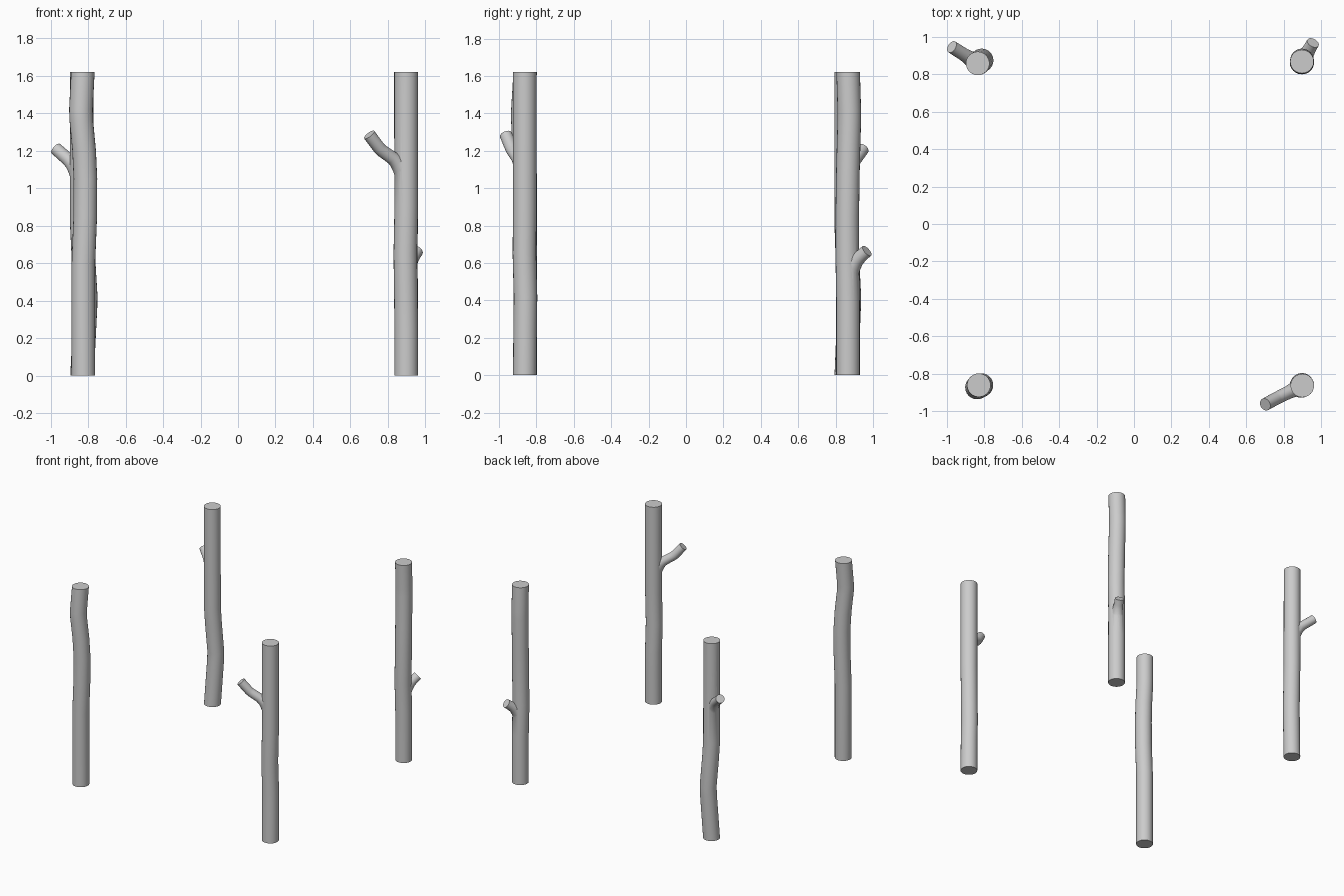
import bpy, bmesh, math
from mathutils import Vector

if "Cube" in bpy.data.objects:
    bpy.data.objects.remove(bpy.data.objects["Cube"])

SIDES = 24


def tube(name, pts, up_rings=False):
    """Capped tube through (x, y, z, radius) points; up_rings keeps rings level."""
    bm = bmesh.new()
    cs = [Vector(p[:3]) for p in pts]
    rings = []
    for i, c in enumerate(cs):
        t = (cs[min(i + 1, len(cs) - 1)] - cs[max(i - 1, 0)]).normalized()
        if up_rings:
            u, v = Vector((1, 0, 0)), Vector((0, 1, 0))
        else:
            u = Vector((0, 0, 1)).cross(t).normalized()
            v = t.cross(u)
        ring = []
        for k in range(SIDES):
            a = 2 * math.pi * k / SIDES
            ring.append(bm.verts.new(c + pts[i][3] * (math.cos(a) * u + math.sin(a) * v)))
        rings.append(ring)
    for a, b in zip(rings, rings[1:]):
        for k in range(SIDES):
            n = (k + 1) % SIDES
            bm.faces.new((a[k], a[n], b[n], b[k]))
    bm.faces.new(rings[0][::-1])
    bm.faces.new(rings[-1])
    bmesh.ops.recalc_face_normals(bm, faces=bm.faces)
    me = bpy.data.meshes.new(name)
    bm.to_mesh(me)
    bm.free()
    ob = bpy.data.objects.new(name, me)
    bpy.context.collection.objects.link(ob)
    return ob


def post(name, path, branch=None):
    """Crooked upright post, with an optional side branch merged in."""
    ob = tube(name, [(x, y, z, 0.063) for x, y, z in path], True)
    bpy.context.view_layer.objects.active = ob
    if branch:
        br = tube(name + "_branch", branch)
        m = ob.modifiers.new("join_branch", 'BOOLEAN')
        m.operation, m.solver, m.object = 'UNION', 'EXACT', br
        bpy.ops.object.modifier_apply(modifier=m.name)
        bpy.data.objects.remove(br)
    bpy.ops.object.select_all(action='DESELECT')
    ob.select_set(True)
    bpy.ops.object.shade_smooth_by_angle(angle=math.radians(50))


def stub(x, y, z, tip, kink=None):
    """Flared branch path leaving a post at (x, y, z) and ending at tip."""
    first = Vector(kink or tip)
    base = Vector((x, y, z))
    d = Vector((first.x - x, first.y - y, 0)).normalized()
    pts = [(*(base + d * 0.015 + Vector((0, 0, -0.09))), 0.045),
           (*(base + d * 0.034 + Vector((0, 0, -0.045))), 0.043),
           (*(base + d * 0.058 + Vector((0, 0, -0.01))), 0.039),
           (*(base + d * 0.085 + Vector((0, 0, 0.012))), 0.035)]
    if kink:
        a, b = Vector(kink), Vector(tip)
        pts += [(*a.lerp(Vector(pts[-1][:3]), 0.15), 0.034), (*a.lerp(b, 0.1), 0.034)]
    return pts + [(*tip, 0.034)]


# front left post, bent near the top
post("front_left_post",
     [(-.825, -.86, 0), (-.825, -.86, .6), (-.815, -.86, .85), (-.814, -.86, 1.05),
      (-.821, -.865, 1.2), (-.836, -.872, 1.36), (-.838, -.872, 1.42), (-.828, -.86, 1.62)])

# front right post with a long kinked branch
post("front_right_post",
     [(.898, -.862, 0), (.898, -.86, .25), (.896, -.858, .42), (.893, -.864, .65),
      (.898, -.862, .9), (.898, -.862, 1.62)],
     stub(.898, -.862, 1.15, (.70, -.963, 1.285), (.76, -.93, 1.205)))

# back right post with a low stub
post("back_right_post",
     [(.898, .866, 0), (.898, .866, .4), (.894, .862, .65), (.898, .862, .85),
      (.898, .866, 1.1), (.896, .873, 1.36), (.896, .873, 1.42), (.896, .867, 1.62)],
     stub(.894, .862, .625, (.955, .967, .665)))

# back left post, bent near the foot, with a high stub
post("back_left_post",
     [(-.832, .857, 0), (-.814, .872, .36), (-.813, .873, .43), (-.826, .862, .65),
      (-.833, .857, .8), (-.834, .857, 1.62)],
     stub(-.834, .857, 1.14, (-.972, .945, 1.21)))
